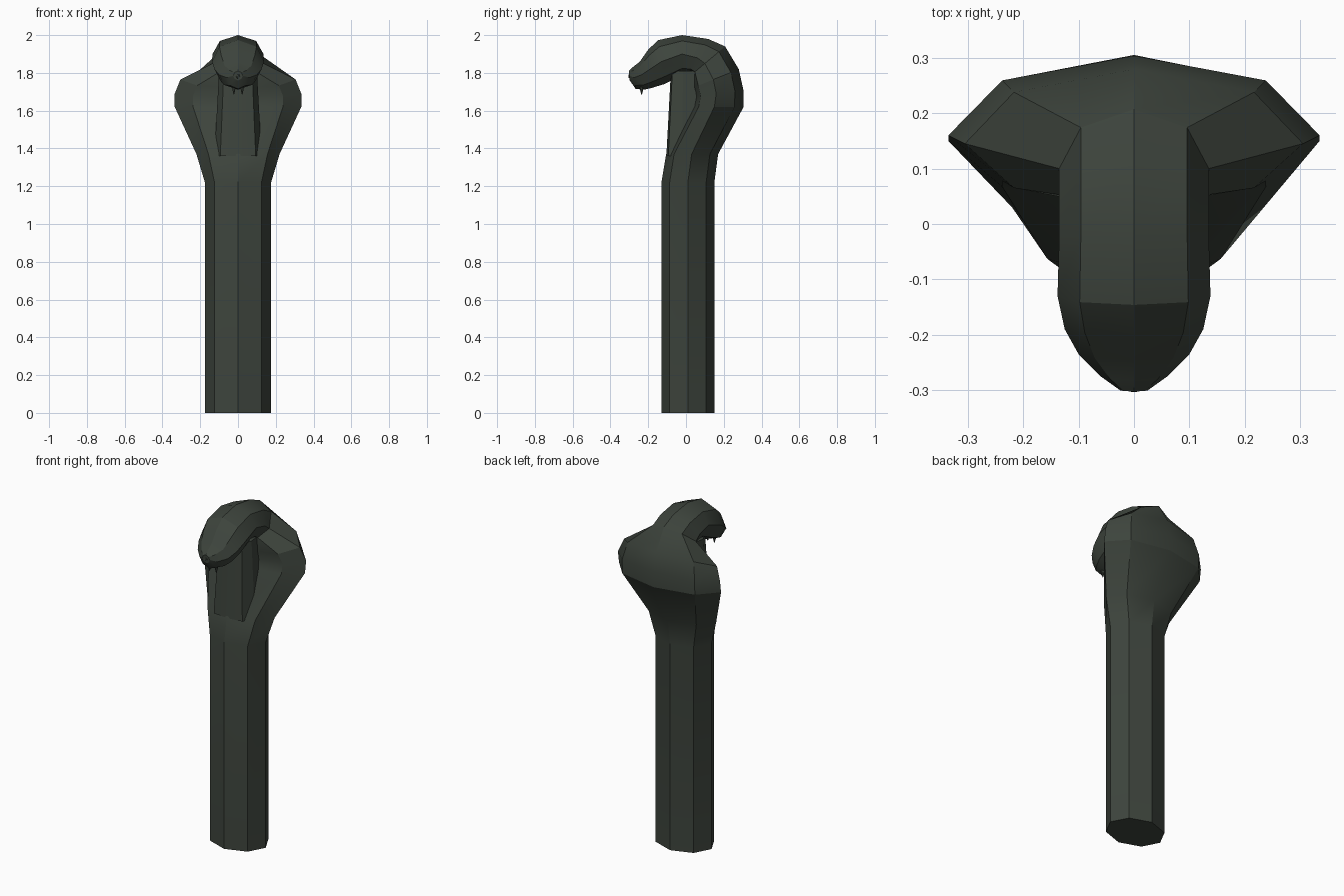
import bpy
import bmesh
from math import cos, sin, radians, pi

cube = bpy.data.objects.get("Cube")
if cube:
    bpy.data.objects.remove(cube, do_unlink=True)


def make_material(name, rgb):
    mat = bpy.data.materials.new(name)
    mat.use_nodes = True
    mat.diffuse_color = (*rgb, 1)
    bsdf = mat.node_tree.nodes["Principled BSDF"]
    bsdf.inputs["Base Color"].default_value = (*rgb, 1)
    bsdf.inputs["Roughness"].default_value = 0.8
    return mat


dark_green = make_material("dark grey green", (0.047, 0.058, 0.046))

# Half cross-sections from front centre to back centre, in unit coordinates
OCTAGON = [(0, -1), (0.71, -0.69), (1, 0), (0.71, 0.69), (0, 1)]
THROAT = [(0, -1), (0.75, -0.9), (1, -0.2), (0.9, 1), (0, 1)]


def loft(name, half, rings, smooth_angle):
    """Skin tilted rings: y, z, tilt, half width, front depth, back depth."""
    outline = half + [(-u, v) for u, v in half[-2:0:-1]]
    bm = bmesh.new()
    loops = []
    for y, z, tilt, width, front, back in rings:
        a = radians(tilt)
        loop = []
        for u, v in outline:
            d = v * (back if v > 0 else front)
            loop.append(bm.verts.new((u * width, y + d * cos(a), z + d * sin(a))))
        loops.append(loop)
    n = len(outline)
    for low, high in zip(loops, loops[1:]):
        for i in range(n):
            j = (i + 1) % n
            bm.faces.new((low[i], low[j], high[j], high[i]))
    bm.faces.new(loops[0][::-1])
    bm.faces.new(loops[-1])
    return finish(name, bm, smooth_angle)


def finish(name, bm, smooth_angle):
    bmesh.ops.recalc_face_normals(bm, faces=bm.faces)
    mesh = bpy.data.meshes.new(name)
    bm.to_mesh(mesh)
    bm.free()
    mesh.materials.append(dark_green)
    obj = bpy.data.objects.new(name, mesh)
    bpy.context.collection.objects.link(obj)
    bpy.ops.object.select_all(action="DESELECT")
    obj.select_set(True)
    bpy.context.view_layer.objects.active = obj
    bpy.ops.object.shade_smooth_by_angle(angle=radians(smooth_angle))
    return obj


# Shaft, flared hood, arched neck and head as one skin
loft("serpent_staff", OCTAGON, [
    (0.01, 0, 0, 0.175, 0.14, 0.14),
    (0.01, 1.22, 0, 0.175, 0.14, 0.14),
    (0.03, 1.37, 0, 0.22, 0.135, 0.14),
    (0.15, 1.62, 0, 0.335, 0.12, 0.155),
    (0.16, 1.69, 8, 0.335, 0.12, 0.145),
    (0.145, 1.765, 22, 0.305, 0.125, 0.145),
    (0.10, 1.85, 40, 0.135, 0.1, 0.14),
    (0.06, 1.88, 60, 0.135, 0.1, 0.115),
    (-0.02, 1.9, 90, 0.135, 0.11, 0.1),
    (-0.13, 1.86, 98, 0.138, 0.12, 0.115),
    (-0.19, 1.82, 95, 0.125, 0.1, 0.105),
    (-0.235, 1.79, 98, 0.1, 0.08, 0.07),
    (-0.275, 1.775, 98, 0.06, 0.06, 0.055),
    (-0.3, 1.785, 95, 0.025, 0.025, 0.025),
], 25)

# Throat column between the hood and the underside of the head
loft("throat", THROAT, [
    (0, 1.36, 0, 0.125, 0.104, 0.06),
    (0, 1.81, 0, 0.1, 0.08, 0.06),
], 15)

# Small fangs under the snout
for side, label in ((1, "left"), (-1, "right")):
    bm = bmesh.new()
    bmesh.ops.create_cone(bm, cap_ends=True, segments=6,
                          radius1=0.002, radius2=0.014, depth=0.05)
    bmesh.ops.translate(bm, verts=bm.verts, vec=(side * 0.022, -0.235, 1.71))
    finish(label + "_fang", bm, 25)

# Nose bump at the tip of the snout
bm = bmesh.new()
bmesh.ops.create_icosphere(bm, subdivisions=1, radius=0.018)
bmesh.ops.translate(bm, verts=bm.verts, vec=(0, -0.288, 1.782))
finish("nose", bm, 25)
